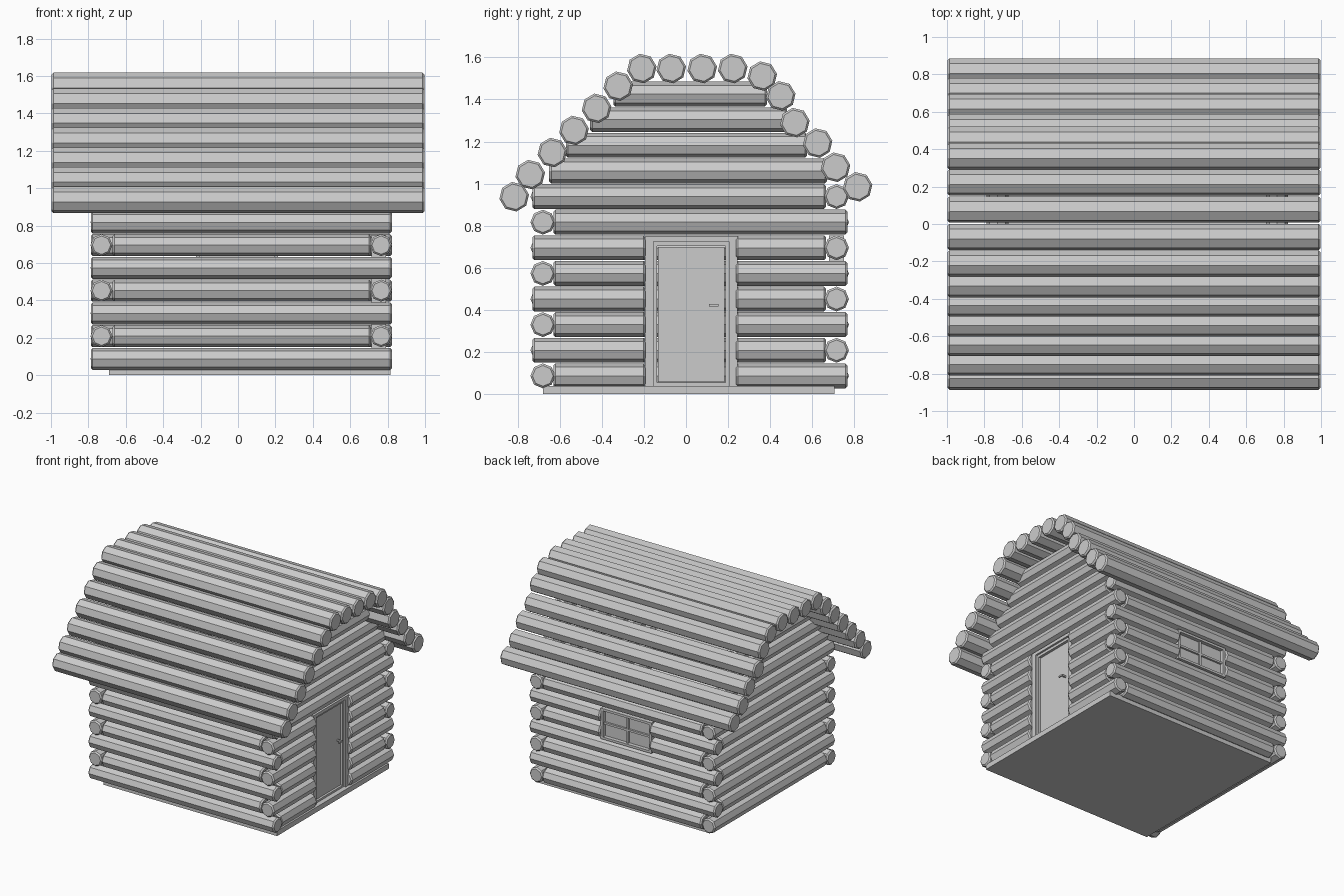
import bpy, bmesh, math
from mathutils import Vector

if "Cube" in bpy.data.objects:
    bpy.data.objects.remove(bpy.data.objects["Cube"])


def make_object(name, bm):
    bmesh.ops.recalc_face_normals(bm, faces=bm.faces)
    me = bpy.data.meshes.new(name)
    bm.to_mesh(me)
    bm.free()
    ob = bpy.data.objects.new(name, me)
    bpy.context.collection.objects.link(ob)
    return ob


def log(name, axis, a, b, c, z, r=0.059, phase=0.0):
    """Eight-sided log from a to b along x or y; c is the other horizontal coordinate."""
    bm = bmesh.new()
    e = 0.01
    rings = []
    for t, rr in ((a, r - e), (a + e, r), (b - e, r), (b, r - e)):
        ring = []
        for i in range(8):
            ang = phase + i * math.pi / 4
            u, w = rr * math.cos(ang), rr * math.sin(ang)
            p = (t, c + u, z + w) if axis == 'x' else (c + u, t, z + w)
            ring.append(bm.verts.new(p))
        rings.append(ring)
    for r0, r1 in zip(rings, rings[1:]):
        for i in range(8):
            j = (i + 1) % 8
            bm.faces.new((r0[i], r0[j], r1[j], r1[i]))
    bm.faces.new(rings[0])
    bm.faces.new(rings[-1])
    return make_object(name, bm)


def box(name, x0, x1, y0, y1, z0, z1):
    bm = bmesh.new()
    bmesh.ops.create_cube(bm, size=1)
    for v in bm.verts:
        v.co = Vector(((x0 + x1) / 2 + v.co.x * (x1 - x0),
                       (y0 + y1) / 2 + v.co.y * (y1 - y0),
                       (z0 + z1) / 2 + v.co.z * (z1 - z0)))
    return make_object(name, bm)


Z0, STEP = 0.087, 0.1217
XL, XR = -0.73, 0.765      # gable wall centres
YF, YB = -0.68, 0.715      # long wall centres

# Floor slab
box("floor", -0.69, 0.815, -0.68, 0.705, 0, 0.04)

# Long walls, with alternating overlap at the corners and a window gap at the back
for k in range(8):
    z = Z0 + k * STEP
    full, short = (-0.787, 0.823), (-0.67, 0.71)
    fa, fb = full if k % 2 == 0 else short
    log("front_wall_log", 'x', fa, fb, YF, z)
    ba, bb = short if k % 2 == 0 else full
    if k in (4, 5):
        log("back_wall_log", 'x', ba, -0.22, YB, z)
        log("back_wall_log", 'x', 0.21, bb, YB, z)
    else:
        log("back_wall_log", 'x', ba, bb, YB, z)

# Gable walls, with a door gap on the right wall
gable_spans = [(-0.65, 0.67), (-0.57, 0.575), (-0.455, 0.48), (-0.345, 0.385)]
for k in range(12):
    z = Z0 + k * STEP
    if k < 8:
        a, b = (-0.63, 0.767) if k % 2 == 0 else (-0.73, 0.665)
    else:
        a, b = gable_spans[k - 8]
    log("left_gable_log", 'y', a, b, XL, z)
    if k < 6:
        log("right_gable_log", 'y', a, -0.193, XR, z)
        log("right_gable_log", 'y', 0.237, b, XR, z)
    else:
        log("right_gable_log", 'y', a, b, XR, z)

# Roof logs following the arched profile
roof = [(-0.816, 0.938), (-0.74, 1.043), (-0.635, 1.148), (-0.532, 1.253),
        (-0.425, 1.358), (-0.322, 1.463), (-0.21, 1.547), (-0.07, 1.547),
        (0.077, 1.547), (0.222, 1.547), (0.362, 1.511), (0.45, 1.417),
        (0.517, 1.29), (0.625, 1.193), (0.71, 1.078), (0.815, 0.985)]
for y, z in roof:
    log("roof_log", 'x', -0.997, 0.997, y, z, 0.071, 0.15)

# Door: outer casing, inner frame, leaf and handle
for y0, y1 in ((-0.195, -0.155), (0.205, 0.245)):
    box("door_casing_side", 0.715, 0.79, y0, y1, 0.04, 0.75)
box("door_casing_top", 0.715, 0.79, -0.155, 0.205, 0.725, 0.75)
for y0, y1 in ((-0.155, -0.138), (0.188, 0.205)):
    box("door_frame_side", 0.72, 0.775, y0, y1, 0.04, 0.725)
box("door_frame_top", 0.72, 0.775, -0.138, 0.188, 0.705, 0.725)
box("door_sill", 0.72, 0.775, -0.138, 0.188, 0.04, 0.055)
box("door_leaf", 0.725, 0.76, -0.134, 0.184, 0.057, 0.70)
box("door_handle_stem", 0.755, 0.80, 0.138, 0.15, 0.417, 0.429)
box("door_handle_lever", 0.79, 0.80, 0.11, 0.155, 0.417, 0.429)

# Window: frame, cross bars and pane
wz0, wz1 = 0.515, 0.755
for x0, x1 in ((-0.225, -0.205), (0.195, 0.215)):
    box("window_frame_side", x0, x1, 0.68, 0.75, wz0, wz1)
for z0, z1 in ((wz0, wz0 + 0.018), (wz1 - 0.018, wz1)):
    box("window_frame_rail", -0.205, 0.195, 0.68, 0.75, z0, z1)
box("window_upright_bar", -0.013, 0.003, 0.70, 0.735, wz0 + 0.018, wz1 - 0.018)
box("window_cross_bar", -0.205, 0.195, 0.70, 0.735, 0.627, 0.643)
box("window_pane", -0.205, 0.195, 0.71, 0.72, wz0 + 0.018, wz1 - 0.018)
